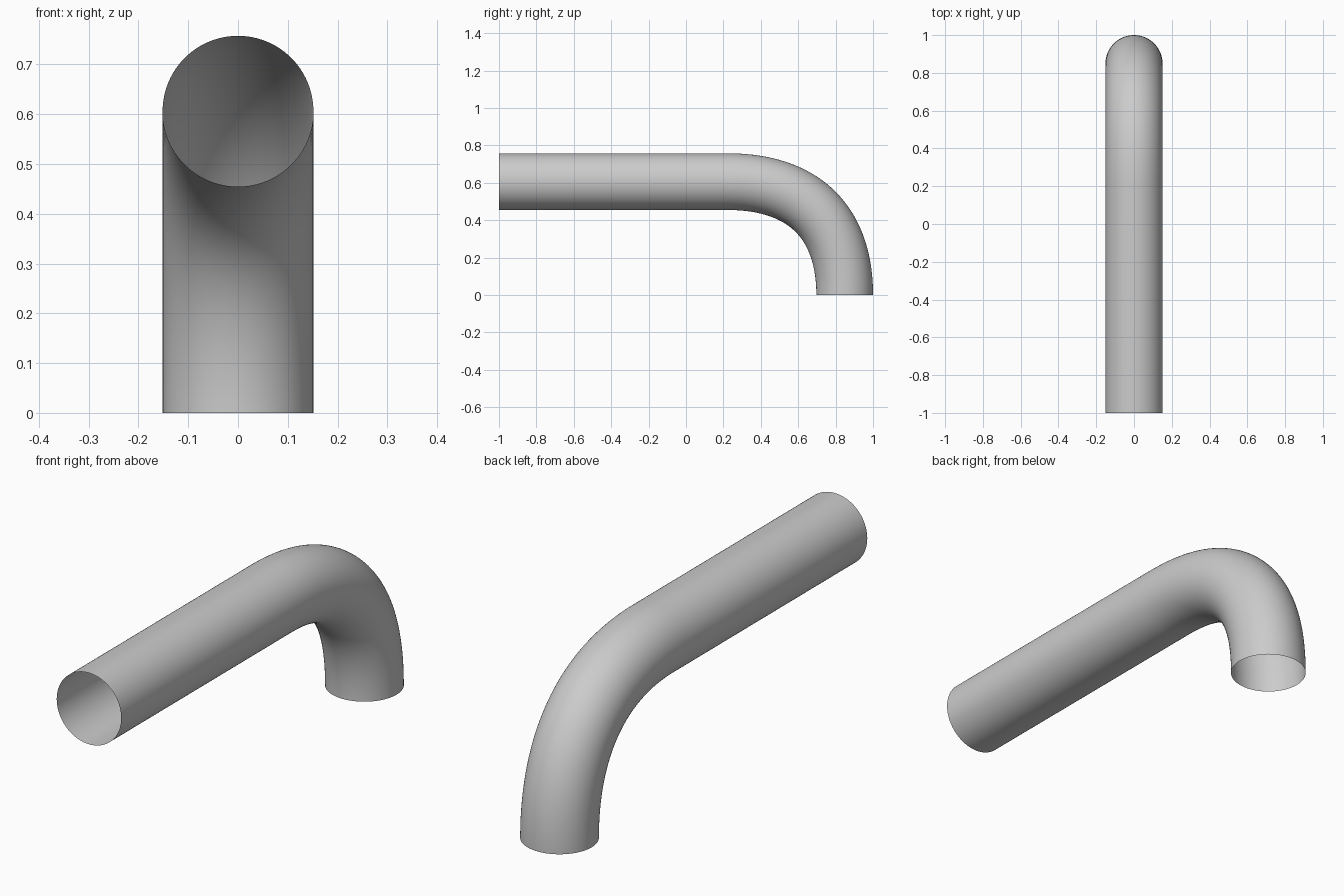
import bpy, bmesh, math
from mathutils import Vector
from mathutils.geometry import interpolate_bezier

if "Cube" in bpy.data.objects:
    bpy.data.objects.remove(bpy.data.objects["Cube"])

RADIUS = 0.1515
SIDES = 96
BEND_STEPS = 64

# centre line: straight run, then a bend down to the ground
start = Vector((0, -1.0, 0.606))
p0 = Vector((0, 0.22, 0.606))
p1 = Vector((0, 0.64, 0.606))
p2 = Vector((0, 0.8485, 0.38))
p3 = Vector((0, 0.8485, 0.0))
path = [start] + list(interpolate_bezier(p0, p1, p2, p3, BEND_STEPS + 1))


def tangent(i):
    if i <= 1:
        return Vector((0, 1, 0))
    if i == len(path) - 1:
        return Vector((0, 0, -1))
    return (path[i + 1] - path[i - 1]).normalized()


# open-ended tube swept along the centre line
bm = bmesh.new()
side = Vector((1, 0, 0))
rings = []
for i, centre in enumerate(path):
    up = side.cross(tangent(i))
    ring = []
    for k in range(SIDES):
        a = 2 * math.pi * k / SIDES
        ring.append(bm.verts.new(centre + RADIUS * (math.cos(a) * side + math.sin(a) * up)))
    rings.append(ring)
for a, b in zip(rings, rings[1:]):
    for k in range(SIDES):
        n = (k + 1) % SIDES
        face = bm.faces.new((a[k], a[n], b[n], b[k]))
        face.smooth = True
# make the normals point away from the centre line
bm.normal_update()
bm.faces.ensure_lookup_table()
first = bm.faces[0]
outward = first.calc_center_median() - (path[0] + path[1]) / 2
if first.normal.dot(outward) < 0:
    bmesh.ops.reverse_faces(bm, faces=bm.faces[:])

mesh = bpy.data.meshes.new("bent_pipe")
bm.to_mesh(mesh)
bm.free()
pipe = bpy.data.objects.new("bent_pipe", mesh)
bpy.context.collection.objects.link(pipe)
